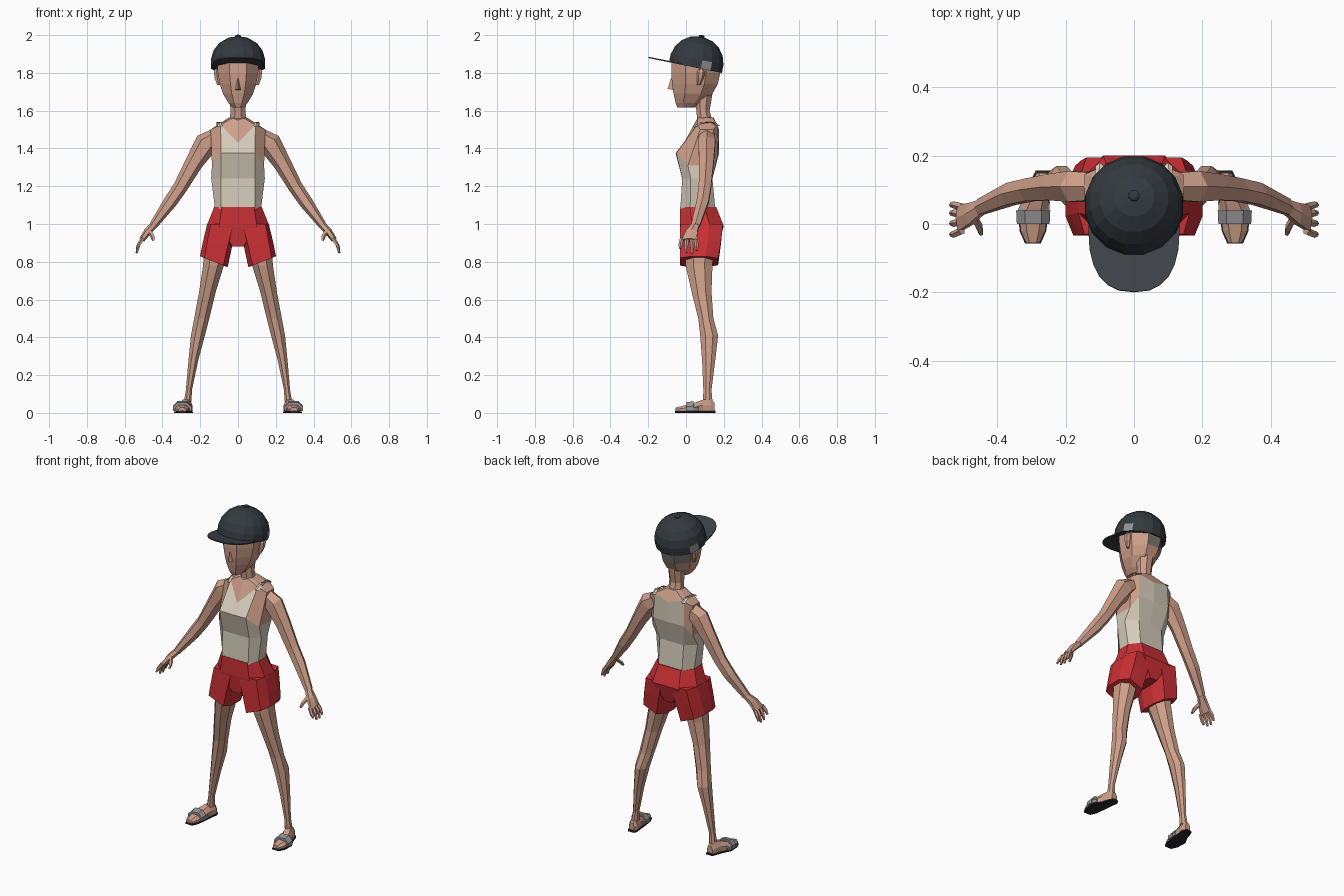
import bpy, bmesh
from math import pi, cos, sin
from mathutils import Vector, Matrix

cube = bpy.data.objects.get("Cube")
if cube:
    bpy.data.objects.remove(cube)


def material(name, rgb):
    m = bpy.data.materials.new(name)
    m.use_nodes = True
    m.diffuse_color = (*rgb, 1)
    m.node_tree.nodes["Principled BSDF"].inputs["Base Color"].default_value = (*rgb, 1)
    return m


SKIN = material("skin", (.62, .35, .25))
SHIRT = material("cream cloth", (.66, .60, .49))
RED = material("red cloth", (.60, .03, .035))
CAP = material("dark cap", (.034, .042, .05))
BRIM = material("cap brim", (.05, .055, .066))
GREY = material("grey strap", (.30, .30, .31))
SOLE = material("black sole", (.02, .021, .025))
HAIR = material("cropped hair", (.22, .19, .17))


def loft(name, rings, mats, rule=None, mirror=False, caps=True):
    """Skin a list of equal rings; rule(band, column) gives the material slot."""
    bm = bmesh.new()
    rows = [[bm.verts.new(p) for p in r] for r in rings]
    n = len(rows[0])
    for i in range(len(rows) - 1):
        for j in range(n):
            k = (j + 1) % n
            f = bm.faces.new((rows[i][j], rows[i][k], rows[i + 1][k], rows[i + 1][j]))
            f.material_index = rule(i, j) if rule else 0
    if caps:
        bm.faces.new(rows[0])
        bm.faces.new(rows[-1])
    bmesh.ops.recalc_face_normals(bm, faces=bm.faces)
    me = bpy.data.meshes.new(name)
    bm.to_mesh(me)
    bm.free()
    for m in mats:
        me.materials.append(m)
    ob = bpy.data.objects.new(name, me)
    bpy.context.scene.collection.objects.link(ob)
    if mirror:
        ob.modifiers.new("Mirror", "MIRROR").use_mirror_merge = False
    return ob


def oval(z, w, yf, yb, cx=0, n=8):
    """Level ring with flat front and sides."""
    k = 1 / cos(pi / n)
    cy, ry = (yf + yb) / 2, (yb - yf) / 2
    angles = [2 * pi * (i + .5) / n for i in range(n)]
    return [(cx + w * k * cos(a), cy + ry * k * sin(a), z) for a in angles]


def symmetric(half, cx=0, tilt=0):
    """Close a half ring (front centre to back centre) across its middle."""
    pts = half + [(-x, y, z) for x, y, z in reversed(half[1:-1])]
    return [(x + cx, y, z + tilt * x) for x, y, z in pts]


def boxy(z, w, a, yf, yb, cx=0, tilt=0):
    d = yb - yf
    return symmetric([(0, yf, z), (a, yf, z), (w, yf + .28 * d, z),
                      (w, yf + .68 * d, z), (a * .9, yb, z), (0, yb, z)], cx, tilt)


def tube(name, path, mat, n=6, mirror=True):
    """Limb along a path of (x, y, z, thickness, depth)."""
    pts = [Vector(p[:3]) for p in path]
    rings = []
    for i, p in enumerate(path):
        d = pts[min(i + 1, len(pts) - 1)] - pts[max(i - 1, 0)]
        side = d.cross(Vector((0, 1, 0))).normalized()
        rings.append([pts[i] + side * p[3] * cos(2 * pi * j / n)
                      + Vector((0, p[4] * sin(2 * pi * j / n), 0)) for j in range(n)])
    return loft(name, rings, [mat], mirror=mirror)


# Torso: vest with a V neck, bare shoulders and neck base
chest = symmetric([(0, -.055, 1.375), (.09, -.052, 1.375), (.138, .01, 1.31),
                   (.138, .13, 1.31), (.105, .17, 1.375), (0, .175, 1.375)])
neckline = symmetric([(0, -.01, 1.43), (.092, .06, 1.525), (.145, .075, 1.5),
                      (.145, .145, 1.5), (.1, .165, 1.525), (0, .175, 1.5)])
neck_base = symmetric([(0, .055, 1.55), (.03, .06, 1.56), (.045, .08, 1.56),
                       (.045, .115, 1.565), (.03, .14, 1.565), (0, .145, 1.565)])


def vest_rule(i, j):
    k = min(j, 9 - j)
    return 1 if i == 3 or (i == 2 and k in (1, 2, 3)) else 0


loft("vest_and_shoulders",
     [boxy(1.08, .122, .09, -.03, .155), boxy(1.24, .142, .09, -.02, .14),
      chest, neckline, neck_base], [SHIRT, SKIN], vest_rule)
tube("vest_strap", [(.094, .045, 1.515, .012, .01), (.1, .085, 1.536, .012, .01),
                    (.103, .14, 1.54, .012, .01), (.1, .17, 1.52, .012, .01)], SHIRT, 4)

# Shorts: hips and two flared legs with sloping hems
loft("shorts_hips", [boxy(1.09, .126, .085, -.032, .16), boxy(.99, .166, .1, -.032, .2),
                     boxy(.88, .035, .028, -.02, .17)], [RED])
loft("shorts_leg", [boxy(1.0, .078, .06, -.03, .195, .085),
                    boxy(.9, .078, .055, -.033, .185, .107, .12),
                    boxy(.80, .073, .05, -.033, .17, .128, .4)], [RED], mirror=True)

# Legs: z, half width, front, back, centre
loft("leg", [oval(*s) for s in [(.9, .06, -.01, .15, .115), (.78, .055, -.002, .14, .13),
                                (.64, .044, .03, .135, .162), (.5, .04, .065, .145, .192),
                                (.41, .037, .075, .17, .212), (.28, .026, .085, .155, .236),
                                (.12, .016, .092, .135, .26), (.06, .02, .09, .14, .266)]],
     [SKIN], mirror=True)

# Feet and sandals, built front to back


def foot_ring(y, cx, w, h, base=.01):
    return [(cx - w, y, base), (cx - w, y, base + h * .5), (cx - w * .5, y, base + h),
            (cx + w * .5, y, base + h), (cx + w, y, base + h * .5), (cx + w, y, base)]


FOOT = [(-.055, .296, .02, .018), (-.02, .296, .036, .027), (.04, .294, .042, .042),
        (.09, .278, .03, .06), (.13, .268, .027, .06), (.15, .267, .018, .045)]
loft("foot", [foot_ring(*s) for s in FOOT], [SKIN], mirror=True)
loft("sandal_sole", [foot_ring(y * 1.04, cx, w + .003, .012, 0) for y, cx, w, h in FOOT],
     [SOLE], mirror=True)
loft("sandal_strap", [foot_ring(0, .295, .048, .045), foot_ring(.04, .295, .05, .053)],
     [GREY], mirror=True)
loft("sandal_side_strap", [foot_ring(.04, .294, .046, .04), foot_ring(.065, .288, .042, .03)],
     [GREY], mirror=True)

# Arms, hands, fingers and thumbs
tube("arm", [(.1, .11, 1.47, .045, .045), (.17, .11, 1.425, .062, .052),
             (.235, .108, 1.32, .047, .044), (.305, .1, 1.195, .038, .038),
             (.36, .088, 1.115, .036, .037), (.45, .05, .99, .021, .027)], SKIN)
tube("palm", [(.445, .05, .995, .019, .025), (.478, .03, .96, .02, .036),
              (.51, .018, .915, .015, .045)], SKIN)
for i, (root, tip, z) in enumerate([(-.02, -.03, .87), (.005, .002, .848),
                                    (.03, .032, .845), (.05, .056, .86)]):
    tube("finger_%d" % (i + 1), [(.503, root, .925, .011, .012), (.525, tip, .89, .01, .011),
                                 (.536, tip, z, .006, .007)], SKIN, 5)
tube("thumb", [(.47, .02, .965, .013, .014), (.452, -.01, .935, .012, .012),
               (.448, -.028, .912, .007, .007)], SKIN, 5)

# Neck, head, nose and ears
loft("neck", [oval(1.52, .044, .062, .145), oval(1.6, .04, .055, .125),
              oval(1.69, .045, .045, .14)], [SKIN])


def head_rule(i, j):
    return 1 if i >= 3 and j in (1, 2) else 0


loft("head", [oval(*s) for s in [(1.618, .03, -.046, .05), (1.64, .05, -.055, .085),
                                 (1.69, .08, -.066, .14), (1.74, .096, -.074, .168),
                                 (1.80, .107, -.078, .182), (1.86, .11, -.076, .175),
                                 (1.93, .085, -.04, .14)]], [SKIN, HAIR], head_rule)
loft("nose", [[(-.02, -.06, 1.708), (0, -.097, 1.715), (.02, -.06, 1.708)],
              [(-.006, -.068, 1.77), (0, -.08, 1.77), (.006, -.068, 1.77)]], [SKIN])
loft("ear", [oval(*s, n=6) for s in [(1.735, .01, .06, .075, .1), (1.77, .014, .06, .09, .109),
                                     (1.805, .015, .06, .1, .113), (1.82, .01, .068, .09, .112)]],
     [SKIN], mirror=True)

# Cap: tilted dome with side patches, button and brim
TILT = Matrix.Translation((0, .05, 1.828)) @ Matrix.Rotation(-.2, 4, "X")


def lathe(profile, n):
    return [[TILT @ Vector((r * cos(2 * pi * (j - .5) / n), r * sin(2 * pi * (j - .5) / n), z))
             for j in range(n)] for r, z in profile]


loft("cap_dome", lathe([(.146, 0), (.145, .045), (.131, .09), (.102, .128),
                        (.06, .155), (.015, .165)], 16), [CAP, GREY],
     lambda i, j: int(i == 0 and j in (1, 7)))
loft("cap_button", lathe([(.017, .16), (.017, .171), (.009, .176)], 8), [CAP])

STEPS = 12
outer, inner = [], []
for s in range(STEPS + 1):
    t = pi * s / STEPS
    c = cos(t)
    bulge = abs(c) ** .8 * (1 if c > 0 else -1)
    outer.append(Vector((.134 * bulge, -.06 - .195 * sin(t) ** .8 if 0 < s < STEPS else -.06, 0)))
    u = pi * (.11 + .78 * s / STEPS)
    inner.append(Vector((.14 * cos(u), -.14 * sin(u), 0)))
lift = Vector((0, 0, .007))
loft("cap_brim", [[TILT @ p for p in (a, b, b + lift, a + lift)]
                  for a, b in zip(inner, outer)], [BRIM])
